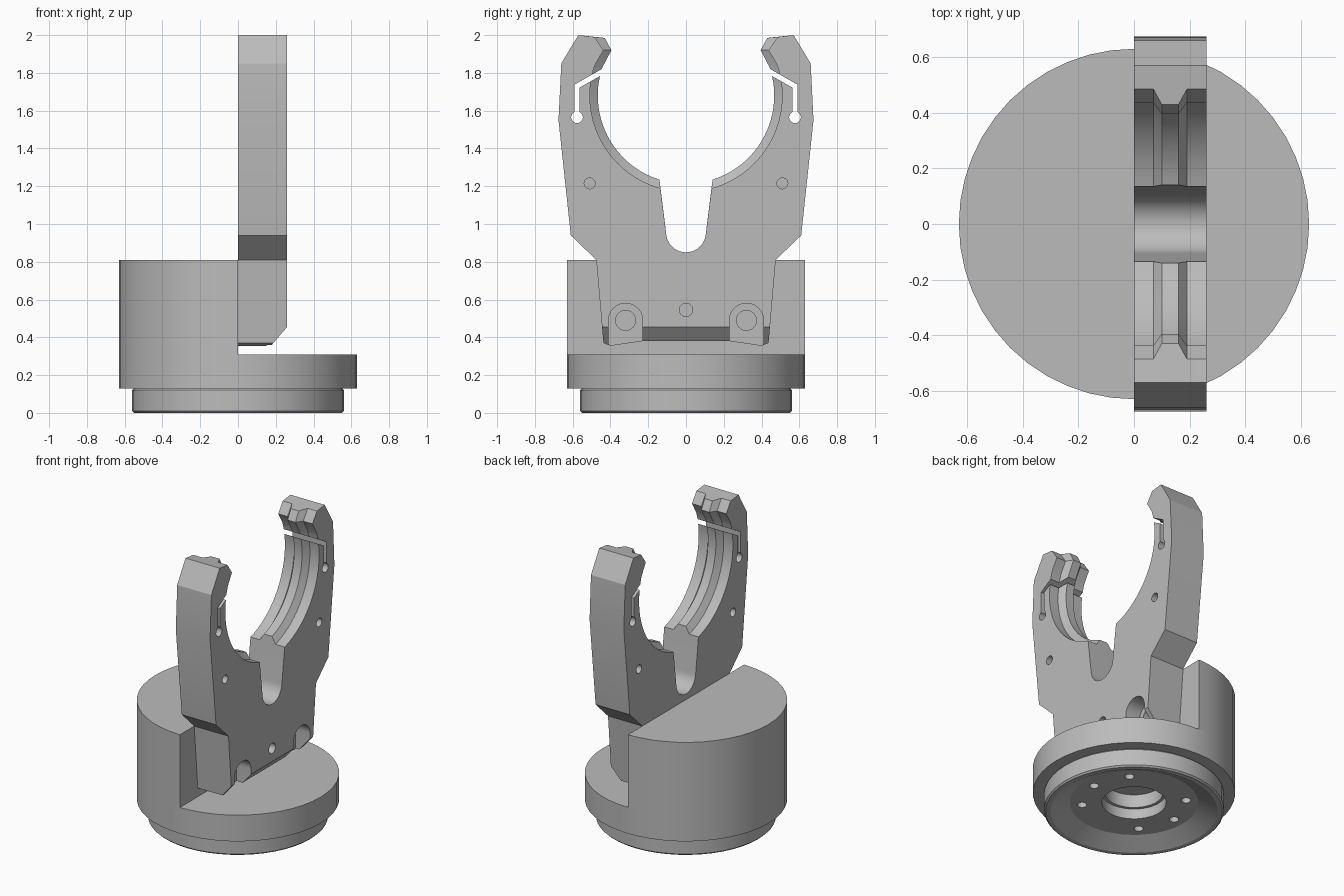
import bpy, bmesh, math
from math import cos, sin, radians, pi
from mathutils import Matrix

if "Cube" in bpy.data.objects:
    bpy.data.objects.remove(bpy.data.objects["Cube"], do_unlink=True)

grey = bpy.data.materials.new("machined_grey")
grey.use_nodes = True
colour = (0.5, 0.5, 0.5, 1)
grey.diffuse_color = colour
grey.node_tree.nodes["Principled BSDF"].inputs["Base Color"].default_value = colour


def add_object(name, bm):
    bmesh.ops.recalc_face_normals(bm, faces=bm.faces)
    mesh = bpy.data.meshes.new(name)
    bm.to_mesh(mesh)
    bm.free()
    mesh.materials.append(grey)
    ob = bpy.data.objects.new(name, mesh)
    bpy.context.collection.objects.link(ob)
    return ob


def loft(name, sections):
    """Closed solid through matching loops of 3D points."""
    bm = bmesh.new()
    loops = [[bm.verts.new(p) for p in s] for s in sections]
    n = len(loops[0])
    for a, b in zip(loops, loops[1:]):
        for i in range(n):
            j = (i + 1) % n
            bm.faces.new((a[i], a[j], b[j], b[i]))
    bm.faces.new(loops[0])
    bm.faces.new(loops[-1])
    return add_object(name, bm)


def plate_cutter(name, outline, x0, x1):
    return loft(name, [[(x, y, z) for y, z in outline] for x in (x0, x1)])


def arc(cy, cz, r, a0, a1, n):
    angles = [radians(a0 + (a1 - a0) * i / n) for i in range(n + 1)]
    return [(cy + r * cos(a), cz + r * sin(a)) for a in angles]


def circle(cy, cz, r, n=24):
    return arc(cy, cz, r, 0, 360, n)[:-1]


def cut(target, cutter):
    mod = target.modifiers.new(cutter.name, "BOOLEAN")
    mod.operation = "DIFFERENCE"
    mod.solver = "EXACT"
    mod.object = cutter
    cutters.append(cutter)


def finish(ob):
    """Apply the cuts, drop the cutters and smooth the curved faces."""
    bpy.ops.object.select_all(action="DESELECT")
    ob.select_set(True)
    bpy.context.view_layer.objects.active = ob
    for mod in list(ob.modifiers):
        bpy.ops.object.modifier_apply(modifier=mod.name)
    for c in cutters:
        bpy.data.objects.remove(c, do_unlink=True)
    cutters.clear()
    bpy.ops.object.shade_smooth_by_angle(angle=radians(25))


cutters = []
SEGMENTS = 48

# Turned base with a conical recess and stepped centre bore underneath
profile = [(0, .22), (.18, .22), (.18, .13), (.2, .13), (.2, .06), (.4, .06),
           (.52, 0), (.55, 0), (.56, .01), (.56, .12), (.55, .13),
           (.63, .13), (.63, .31), (0, .31)]
bm = bmesh.new()
verts = [bm.verts.new((0, r, z)) for r, z in profile]
edges = [bm.edges.new(pair) for pair in zip(verts, verts[1:])]
bmesh.ops.spin(bm, geom=verts + edges, cent=(0, 0, 0), axis=(0, 0, 1),
               angle=2 * pi, steps=SEGMENTS, use_duplicate=False)
bmesh.ops.remove_doubles(bm, verts=bm.verts, dist=1e-4)
base = add_object("base_flange", bm)
for a in (0, 45, 135, 180, 225, 315):
    bm = bmesh.new()
    bmesh.ops.create_cone(
        bm, cap_ends=True, segments=16, radius1=.03, radius2=.03, depth=.2,
        matrix=Matrix.Translation((.325 * cos(radians(a)), .325 * sin(radians(a)), .08)))
    cut(base, add_object("base_bolt_cutter", bm))
finish(base)

# Half-round block behind the fork
half = arc(0, 0, .63, 90, 270, SEGMENTS // 2)
block = loft("half_block", [[(x, y, z) for x, y in half] for z in (.31, .81)])
finish(block)

# Fork plate, lofted across its thickness so the bore has a raised centre rib
CZ = 1.68


def fork_outline(rib):
    if rib:
        tip = [(.43, 1.985), (.395, 1.92)]
        bore = arc(0, CZ, .467, 18.8, -72.5, 28)
    else:
        tip = [(.485, 1.99), (.437, 1.92)]
        bore = arc(0, CZ, .509, 18.5, -74.6, 28)
    side = [(.23, .38), (.40, .355), (.437, .37), (.475, .81), (.61, .94),
            (.675, 1.55), (.66, 1.85), (.57, 2)]
    notch = arc(0, .955, .105, -5, -90, 10)
    right = side + tip + bore + notch
    left = [(-y, z) for y, z in reversed(right[:-1])]
    return right + left


stations = [(0, 0), (.07, 0), (.1, 1), (.16, 1), (.19, 0), (.26, 0)]
fork = loft("fork_plate", [[(x, y, z) for y, z in fork_outline(rib)] for x, rib in stations])

# Chamfer along the lower front edge
wedge = [(.17, .35), (.262, .457), (.4, .457), (.4, .2), (.17, .2)]
cut(fork, loft("chamfer_cutter", [[(x, y, z) for x, z in wedge] for y in (-.6, .6)]))

cut(fork, plate_cutter("centre_hole_cutter", circle(0, .545, .035), -.1, .4))
for s in (-1, 1):
    # Open-bottomed bolt seats and their holes
    seat = arc(s * .32, .49, .09, 0, 180, 20) + [(s * .32 - .09, .2), (s * .32 + .09, .2)]
    cut(fork, plate_cutter("bolt_seat_cutter", seat, .15, .4))
    cut(fork, plate_cutter("bolt_hole_cutter", circle(s * .32, .49, .053), -.1, .2))
    # Blind pin holes on both faces
    for x0, x1 in ((-.1, .08), (.18, .4)):
        cut(fork, plate_cutter("pin_cutter", circle(s * .51, 1.215, .029), x0, x1))
    # Spring slit ending in a round relief hole
    slit = [(.564, 1.56), (.59, 1.56), (.59, 1.738), (.42, 1.835),
            (.42, 1.803), (.564, 1.722)]
    cut(fork, plate_cutter("slit_cutter", [(s * y, z) for y, z in slit], -.1, .4))
    cut(fork, plate_cutter("relief_cutter", circle(s * .577, 1.565, .031), -.1, .4))
finish(fork)
